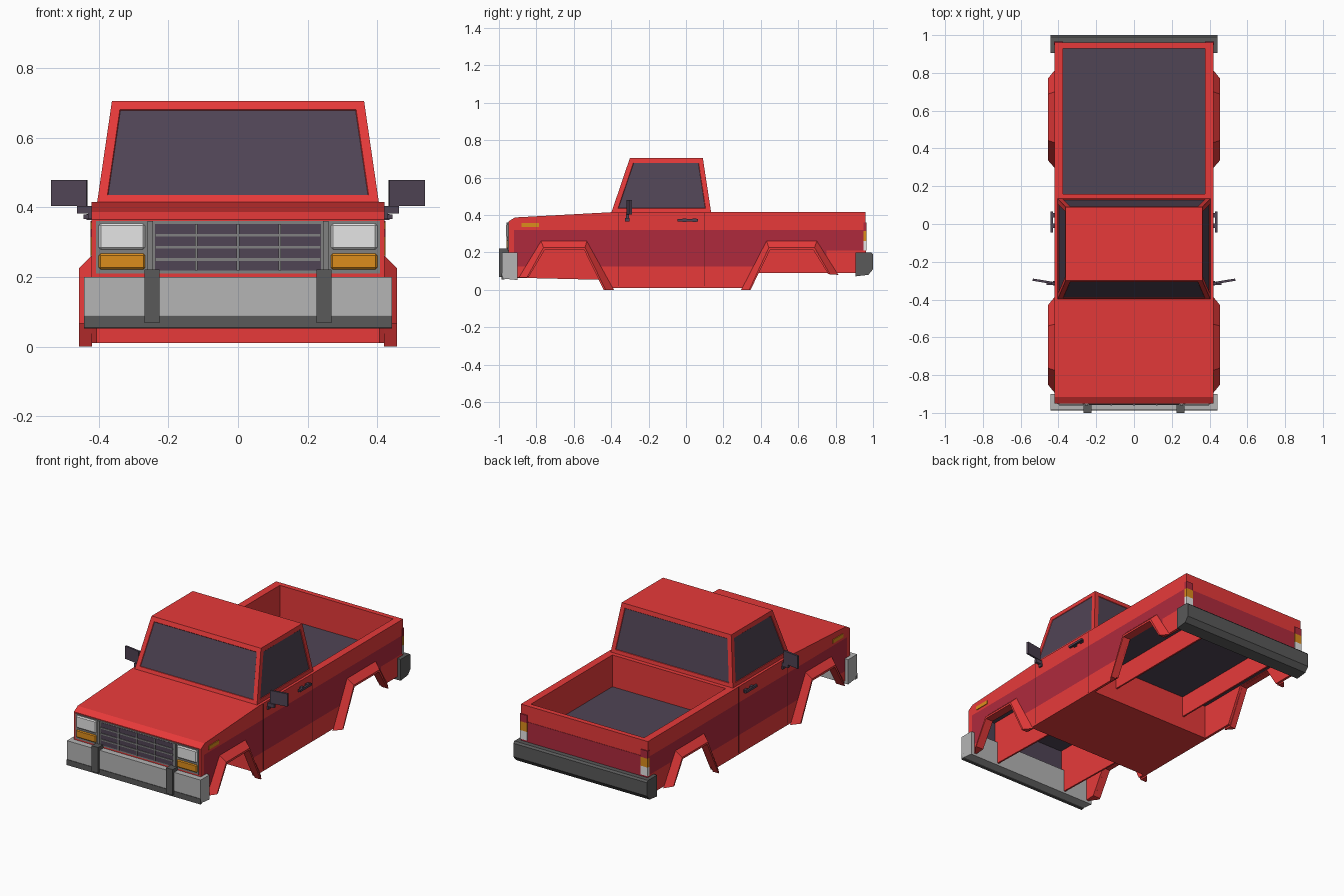
import bpy, bmesh, math
from mathutils import Matrix, Vector

if "Cube" in bpy.data.objects:
    bpy.data.objects.remove(bpy.data.objects["Cube"])


def mat(name, rgb):
    m = bpy.data.materials.new(name)
    m.diffuse_color = (*rgb, 1)
    m.use_nodes = True
    m.node_tree.nodes["Principled BSDF"].inputs["Base Color"].default_value = m.diffuse_color
    return m


RED = mat("red paint", (0.80, 0.042, 0.042))
CRIMSON = mat("crimson stripe", (0.43, 0.023, 0.046))
DARK = mat("dark glass", (0.08, 0.058, 0.09))
LIGHT = mat("light grey bumper", (0.46, 0.46, 0.46))
TRIM = mat("dark grey trim", (0.10, 0.10, 0.10))
FRAME = mat("mid grey frame", (0.22, 0.22, 0.22))
LENS = mat("pale lens", (0.78, 0.78, 0.78))
AMBER = mat("amber lens", (0.72, 0.27, 0.012))
SEAM = mat("door seam", (0.10, 0.012, 0.015))


def finish(name, bm, *mats):
    bmesh.ops.recalc_face_normals(bm, faces=bm.faces[:])
    me = bpy.data.meshes.new(name)
    bm.to_mesh(me)
    bm.free()
    for m in mats:
        me.materials.append(m)
    ob = bpy.data.objects.new(name, me)
    bpy.context.collection.objects.link(ob)
    return ob


def prism_bm(pts, x0, x1):
    """Extrude a (y, z) outline along x."""
    bm = bmesh.new()
    a = [bm.verts.new((x0, y, z)) for y, z in pts]
    b = [bm.verts.new((x1, y, z)) for y, z in pts]
    n = len(pts)
    bm.faces.new(a)
    bm.faces.new(b[::-1])
    for i in range(n):
        j = (i + 1) % n
        bm.faces.new((a[i], b[i], b[j], a[j]))
    bm.normal_update()
    return bm


def prism(name, pts, x0, x1, m):
    return finish(name, prism_bm(pts, x0, x1), m)


def box(name, lo, hi, m, bevel=0):
    (x0, y0, z0), (x1, y1, z1) = lo, hi
    ob = prism(name, [(y0, z0), (y1, z0), (y1, z1), (y0, z1)], x0, x1, m)
    if bevel:
        mod = ob.modifiers.new("bevel", 'BEVEL')
        mod.width = bevel
        mod.segments = 1
    return ob


def pair(name, lo, hi, m, bevel=0):
    """Same box on both sides of the truck."""
    box("right_" + name, lo, hi, m, bevel)
    box("left_" + name, (-hi[0], lo[1], lo[2]), (-lo[0], hi[1], hi[2]), m, bevel)


def cut(bm, co, no):
    bmesh.ops.bisect_plane(bm, geom=bm.verts[:] + bm.edges[:] + bm.faces[:],
                           plane_co=co, plane_no=no)


# Side panels with wheel openings and a crimson stripe
panel = [(-.95, .2), (-.95, .365), (-.915, .387), (-.40, .415), (.96, .415), (.96, .2),
         (.95, .09), (.76, .09), (.68, .215), (.45, .215), (.345, .01), (-.44, .01),
         (-.545, .215), (-.755, .215), (-.84, .07), (-.93, .065)]
for side, s in (("right", 1), ("left", -1)):
    bm = prism_bm(panel, s * .405, s * .42)
    bmesh.ops.triangulate(bm, faces=bm.faces[:], ngon_method='EAR_CLIP')
    for z in (.125, .21, .32):
        cut(bm, (0, 0, z), (0, 0, 1))
    for y in (-.92, .75):
        cut(bm, (0, y, 0), (0, 1, 0))
    for f in bm.faces:
        c = f.calc_center_median()
        low = .21 if c.y > .75 else .125
        if abs(c.x) > .418 and c.y > -.92 and low < c.z < .32:
            f.material_index = 1
    finish(side + "_body_side", bm, RED, CRIMSON)

# Hood, cab base and floor pan, open under the hood
prism("hood_and_floor", [(-.95, .2), (-.95, .365), (-.915, .387), (-.40, .415), (.16, .415),
                         (.16, .22), (.14, .22), (.14, .01), (-.40, .01), (-.40, .34),
                         (-.93, .34), (-.93, .2)], -.406, .406, RED)
box("hood_underside", (-.405, -.93, .334), (.405, -.40, .341), DARK)
box("grille_back", (-.405, -.931, .15), (.405, -.925, .335), DARK)

# Cargo bed
box("bed_floor", (-.406, .139, .216), (.406, .94, .225), DARK)
pair("bed_wall", (.375, .159, .218), (.406, .96, .415), RED)
box("tailgate", (-.376, .93, .19), (.376, .96, .415), RED)
box("tailgate_stripe", (-.419, .955, .19), (.419, .962, .32), CRIMSON)

# Inner wheel well walls
for s in (-1, 1):
    prism("front_well_wall", [(-.92, .065), (-.39, .052), (-.39, .335), (-.92, .335)],
          s * .24, s * .25, RED)
    prism("rear_well_wall", [(.13, .09), (.92, .09), (.92, .22), (.13, .22)],
          s * .24, s * .25, RED)

# Flared wheel arches: rows run outer edge, crest, opening, inner return
FLARES = {
    "front": ([(-.895, .065), (-.775, .262), (-.53, .262), (-.385, 0)],
              [(-.85, .067), (-.762, .226), (-.54, .226), (-.43, 0)],
              [(-.84, .07), (-.755, .214), (-.545, .214), (-.44, 0)]),
    "rear": ([(.295, 0), (.43, .262), (.70, .262), (.815, .08)],
             [(.338, 0), (.443, .226), (.687, .226), (.77, .083)],
             [(.345, 0), (.45, .214), (.68, .214), (.76, .085)]),
}
for where, (outer, crest, inner) in FLARES.items():
    for side, s in (("right", 1), ("left", -1)):
        bm = bmesh.new()
        rows = [[bm.verts.new((s * x, y, z)) for y, z in row] for row, x in
                ((outer, .419), (crest, .456), (inner, .456), (inner, .419))]
        for k in range(4):
            a, b = rows[k], rows[(k + 1) % 4]
            for i in range(3):
                bm.faces.new((a[i], a[i + 1], b[i + 1], b[i]))
        for i in (0, 3):
            bm.faces.new([r[i] for r in rows])
        finish(f"{side}_{where}_wheel_flare", bm, RED)

# Cab with inset windows
bm = bmesh.new()
low = [bm.verts.new(p) for p in ((-.405, -.40, .41), (.405, -.40, .41), (.405, .135, .41), (-.405, .135, .41))]
top = [bm.verts.new(p) for p in ((-.362, -.30, .705), (.362, -.30, .705), (.362, .09, .705), (-.362, .09, .705))]
bm.faces.new(low[::-1])
bm.faces.new(top)
sides = [bm.faces.new((low[i], low[(i + 1) % 4], top[(i + 1) % 4], top[i])) for i in range(4)]
bmesh.ops.recalc_face_normals(bm, faces=bm.faces[:])
bmesh.ops.inset_individual(bm, faces=sides, thickness=.026, use_even_offset=True)
bmesh.ops.inset_individual(bm, faces=sides, thickness=.002, depth=-.003, use_even_offset=True)
for f in sides:
    f.material_index = 1
finish("cab", bm, RED, DARK)

# Front grille
box("grille_frame", (-.408, -.954, .21), (.408, -.94, .36), FRAME)
box("grille_mesh", (-.238, -.9555, .218), (.238, -.95, .352), DARK)
for x in (-.12, 0, .12):
    box("grille_upright", (x - .004, -.960, .218), (x + .004, -.95, .352), FRAME)
for z in (.25, .285, .32):
    box("grille_bar", (-.238, -.959, z - .004), (.238, -.95, z + .004), FRAME)
for x in (-.252, .252):
    box("grille_post", (x - .008, -.961, .212), (x + .008, -.95, .36), FRAME)

# Lamps
pair("headlight", (.267, -.962, .279), (.400, -.94, .353), LENS, .006)
pair("front_indicator", (.267, -.961, .222), (.400, -.94, .267), AMBER, .005)
pair("side_marker", (.41, -.88, .336), (.424, -.785, .358), AMBER)
for name, z0, z1, m in (("tail_lamp", .315, .36, CRIMSON), ("rear_indicator", .262, .315, AMBER),
                        ("reverse_lamp", .21, .262, LENS)):
    pair(name, (.375, .948, z0), (.423, .966, z1), m)

# Bumpers and guards
prism("front_bumper", [(-.90, .20), (-.985, .20), (-.985, .09), (-.975, .06), (-.90, .052)],
      -.442, .442, LIGHT)
box("front_bumper_lower_strip", (-.442, -.987, .055), (.442, -.97, .088), TRIM)
pair("bumper_guard", (.225, -1.0, .068), (.268, -.94, .222), TRIM)
prism("rear_bumper", [(.905, .20), (.99, .20), (1.0, .19), (1.0, .11), (.975, .08), (.905, .072)],
      -.442, .442, TRIM)

# Door seams and handles
for y in (-.36, .10):
    pair("door_seam", (.41, y - .002, .02), (.4205, y + .002, .412), SEAM)
pair("door_handle", (.43, -.045, .366), (.443, .065, .379), DARK)
for y in (-.01, .045):
    pair("handle_mount", (.41, y - .01, .364), (.435, y + .012, .381), DARK)

# Door mirrors, swung slightly backwards
for side, s in (("right", 1), ("left", -1)):
    ob = box(side + "_mirror", (-.052, -.006, -.038), (.052, .006, .038), DARK)
    ob.matrix_world = Matrix.Translation((s * .485, -.303, .441)) @ Matrix.Rotation(s * .16, 4, 'Z')
pair("mirror_arm", (.41, -.322, .382), (.462, -.306, .404), DARK)
pair("mirror_foot", (.41, -.325, .366), (.43, -.303, .384), DARK)
